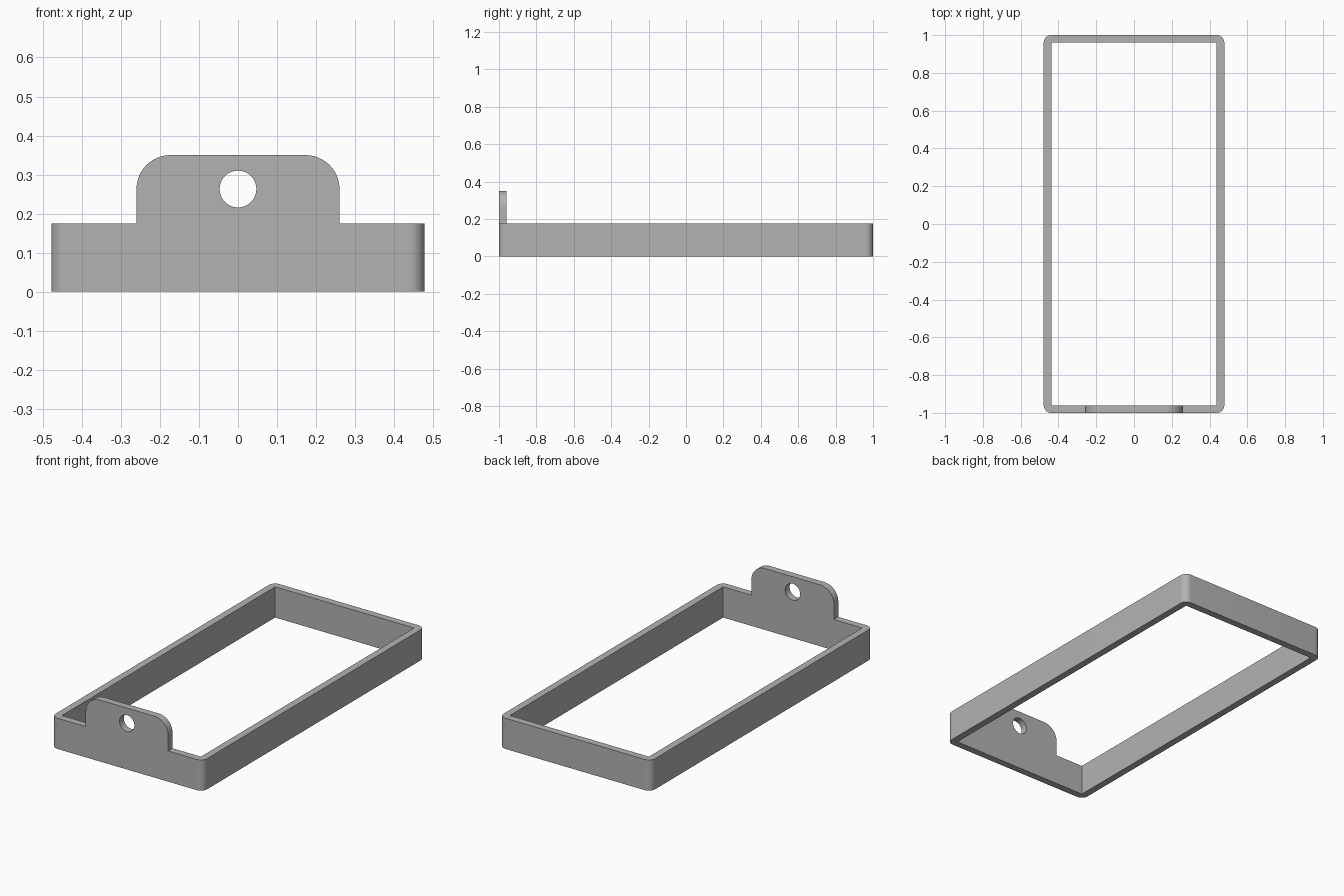
import bpy, bmesh
from math import cos, sin, pi, radians
from mathutils import Matrix

if "Cube" in bpy.data.objects:
    bpy.data.objects.remove(bpy.data.objects["Cube"], do_unlink=True)

HALF_X, HALF_Y, HEIGHT, WALL = 0.478, 1.0, 0.175, 0.04
TAB_HALF, TAB_TOP, TAB_RADIUS = 0.26, 0.35, 0.087
HOLE_Z, HOLE_RADIUS = 0.263, 0.047
ARC_STEPS = 12

grey = bpy.data.materials.new("plain_grey")
grey.use_nodes = True
colour = (0.45, 0.45, 0.45, 1)
grey.diffuse_color = colour
grey.node_tree.nodes["Principled BSDF"].inputs["Base Color"].default_value = colour


def corner(cx, cy, radius, start):
    """Quarter arc around a centre, counter-clockwise."""
    steps = [start + pi / 2 * i / ARC_STEPS for i in range(ARC_STEPS + 1)]
    return [(cx + radius * cos(a), cy + radius * sin(a)) for a in steps]


def prism(name, outline, depth, matrix=Matrix()):
    """Closed solid from a flat outline, extruded along its own z."""
    bm = bmesh.new()
    face = bm.faces.new([bm.verts.new((x, y, 0)) for x, y in outline])
    top = bmesh.ops.extrude_face_region(bm, geom=[face])["geom"]
    bmesh.ops.translate(bm, vec=(0, 0, depth),
                        verts=[v for v in top if isinstance(v, bmesh.types.BMVert)])
    bmesh.ops.recalc_face_normals(bm, faces=bm.faces)
    bm.transform(matrix)
    mesh = bpy.data.meshes.new(name)
    bm.to_mesh(mesh)
    bm.free()
    mesh.materials.append(grey)
    obj = bpy.data.objects.new(name, mesh)
    bpy.context.collection.objects.link(obj)
    return obj


def combine(target, tool, operation):
    """Apply a boolean and remove the helper solid."""
    mod = target.modifiers.new(operation.lower(), 'BOOLEAN')
    mod.object, mod.operation, mod.solver = tool, operation, 'EXACT'
    bpy.context.view_layer.objects.active = target
    bpy.ops.object.modifier_apply(modifier=mod.name)
    bpy.data.objects.remove(tool, do_unlink=True)


# Rectangular frame: rounded outside, square inside
cx, cy = HALF_X - WALL, HALF_Y - WALL
outer = []
for i, (sx, sy) in enumerate([(1, 1), (-1, 1), (-1, -1), (1, -1)]):
    outer += corner(sx * cx, sy * cy, WALL, i * pi / 2)
frame = prism("hanging_frame", outer, HEIGHT)
inner = [(-cx, -cy), (cx, -cy), (cx, cy), (-cx, cy)]
combine(frame, prism("opening_cutter", inner, 1, Matrix.Translation((0, 0, -0.5))), 'DIFFERENCE')

# Hanging tab rising from the front wall
upright = Matrix.Translation((0, -cy, 0)) @ Matrix.Rotation(pi / 2, 4, 'X')
tx, tz = TAB_HALF - TAB_RADIUS, TAB_TOP - TAB_RADIUS
tab = [(-TAB_HALF, HEIGHT / 2), (TAB_HALF, HEIGHT / 2)]
tab += corner(tx, tz, TAB_RADIUS, 0) + corner(-tx, tz, TAB_RADIUS, pi / 2)
combine(frame, prism("tab_solid", tab, WALL, upright), 'UNION')

# Round hole through the tab
hole = []
for i in range(4):
    hole += corner(0, HOLE_Z, HOLE_RADIUS, i * pi / 2)[:-1]
cutter = prism("hole_cutter", hole, 3 * WALL, Matrix.Translation((0, WALL, 0)) @ upright)
combine(frame, cutter, 'DIFFERENCE')

# Merge coplanar faces, then shade the rounded parts smoothly
bm = bmesh.new()
bm.from_mesh(frame.data)
bmesh.ops.remove_doubles(bm, verts=bm.verts, dist=1e-5)
bmesh.ops.dissolve_limit(bm, angle_limit=radians(1), verts=bm.verts, edges=bm.edges)
bm.to_mesh(frame.data)
bm.free()
bpy.ops.object.select_all(action='DESELECT')
frame.select_set(True)
bpy.context.view_layer.objects.active = frame
bpy.ops.object.shade_smooth_by_angle(angle=radians(30))
